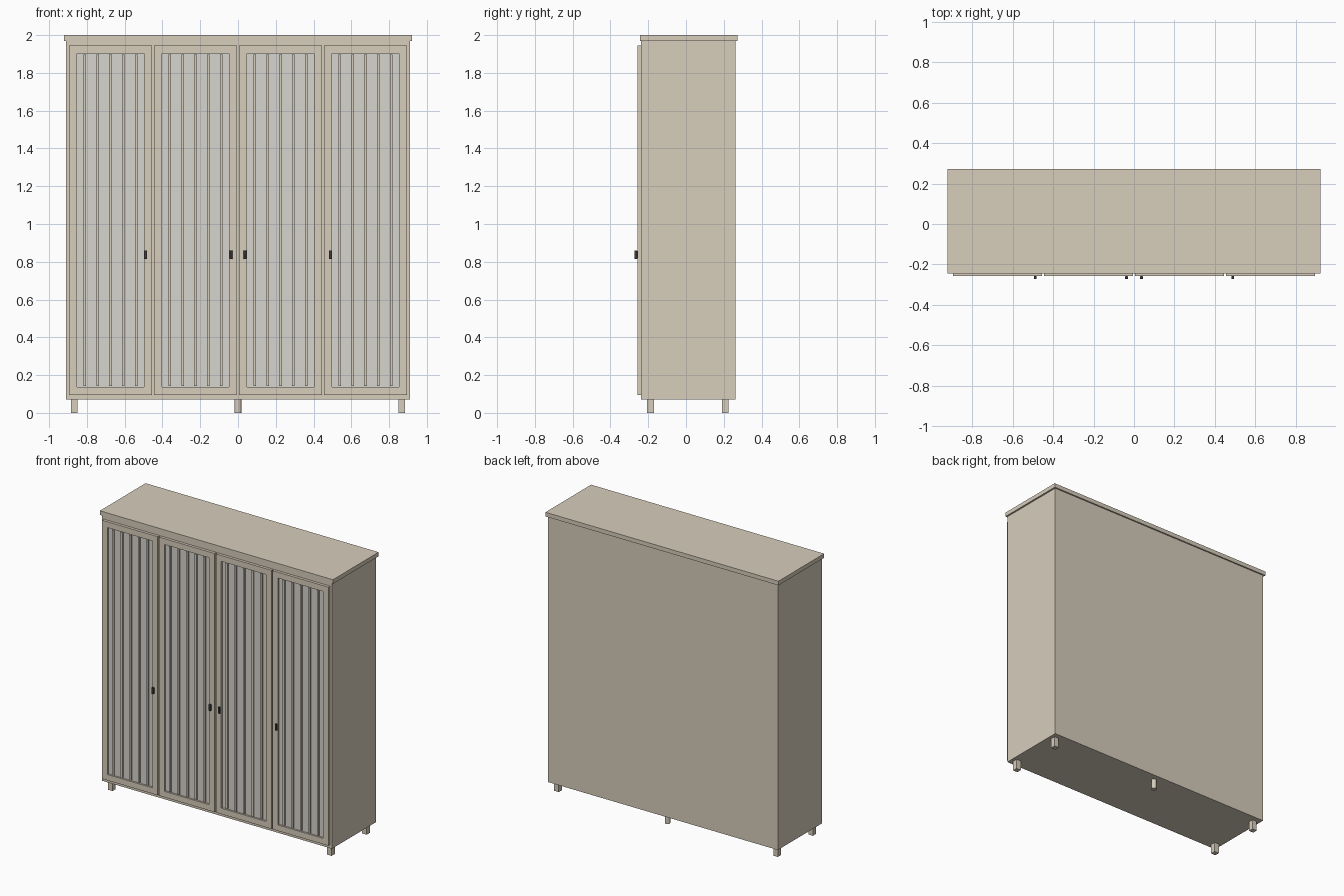
import bpy
import bmesh

if "Cube" in bpy.data.objects:
    bpy.data.objects.remove(bpy.data.objects["Cube"])


def material(name, color):
    m = bpy.data.materials.new(name)
    m.diffuse_color = (*color, 1)
    m.use_nodes = True
    m.node_tree.nodes["Principled BSDF"].inputs["Base Color"].default_value = m.diffuse_color
    return m


WOOD = material("beige_wood", (0.68, 0.61, 0.50))
PANEL = material("pale_panel", (0.68, 0.66, 0.62))
METAL = material("dark_metal", (0.05, 0.045, 0.04))


def boxes(name, bounds, mat, bevel=0):
    """One object made of boxes, each given as (x0, x1, y0, y1, z0, z1)."""
    bm = bmesh.new()
    for x0, x1, y0, y1, z0, z1 in bounds:
        for v in bmesh.ops.create_cube(bm, size=1)["verts"]:
            v.co = ((x0 + x1) / 2 + v.co.x * (x1 - x0),
                    (y0 + y1) / 2 + v.co.y * (y1 - y0),
                    (z0 + z1) / 2 + v.co.z * (z1 - z0))
    mesh = bpy.data.meshes.new(name)
    bm.to_mesh(mesh)
    bm.free()
    mesh.materials.append(mat)
    obj = bpy.data.objects.new(name, mesh)
    bpy.context.collection.objects.link(obj)
    if bevel:
        mod = obj.modifiers.new("soft_edges", "BEVEL")
        mod.width = bevel
        mod.segments = 2
    return obj


# Cabinet body and overhanging top
boxes("cabinet_body", [(-0.91, 0.91, -0.238, 0.262, 0.07, 1.97)], WOOD)
boxes("top_board", [(-0.922, 0.922, -0.244, 0.272, 1.97, 2.0)], WOOD)

# Four doors: frame, recessed panel, raised slats and a handle
Z0, Z1, W, STILE = 0.095, 1.945, 0.44, 0.042
FRONT, BACK = -0.258, -0.238
handle_x = (-0.488, -0.037, 0.037, 0.488)
for i, hx in enumerate(handle_x):
    c = (i - 1.5) * 0.45
    l, r = c - W / 2, c + W / 2
    n = i + 1
    boxes(f"door_frame_{n}", [
        (l, r, FRONT, BACK, Z1 - STILE, Z1),
        (l, r, FRONT, BACK, Z0, Z0 + STILE),
        (l, l + STILE, FRONT, BACK, Z0 + STILE, Z1 - STILE),
        (r - STILE, r, FRONT, BACK, Z0 + STILE, Z1 - STILE)], WOOD)
    boxes(f"door_panel_{n}", [(l + STILE, r - STILE, -0.245, BACK,
                               Z0 + STILE, Z1 - STILE)], PANEL)
    boxes(f"door_slats_{n}", [
        (c + k * 0.068 - 0.007, c + k * 0.068 + 0.007, -0.256, -0.243,
         Z0 + STILE + 0.005, Z1 - STILE - 0.005) for k in range(-2, 3)], WOOD)
    boxes(f"door_handle_{n}", [(hx - 0.007, hx + 0.007, -0.272, FRONT,
                                0.815, 0.86)], METAL, 0.002)

# Square corner legs
for side, x in (("left", -0.867), ("right", 0.867)):
    for end, y in (("front", -0.188), ("back", 0.208)):
        boxes(f"{end}_{side}_leg", [(x - 0.018, x + 0.018, y - 0.018,
                                     y + 0.018, 0, 0.07)], WOOD)

# Round support leg at the middle of the back
bpy.ops.mesh.primitive_cylinder_add(vertices=24, radius=0.018, depth=0.07,
                                    location=(0, 0.208, 0.035))
leg = bpy.context.object
leg.name = "middle_support_leg"
leg.data.materials.append(WOOD)
bpy.ops.object.shade_smooth_by_angle()
